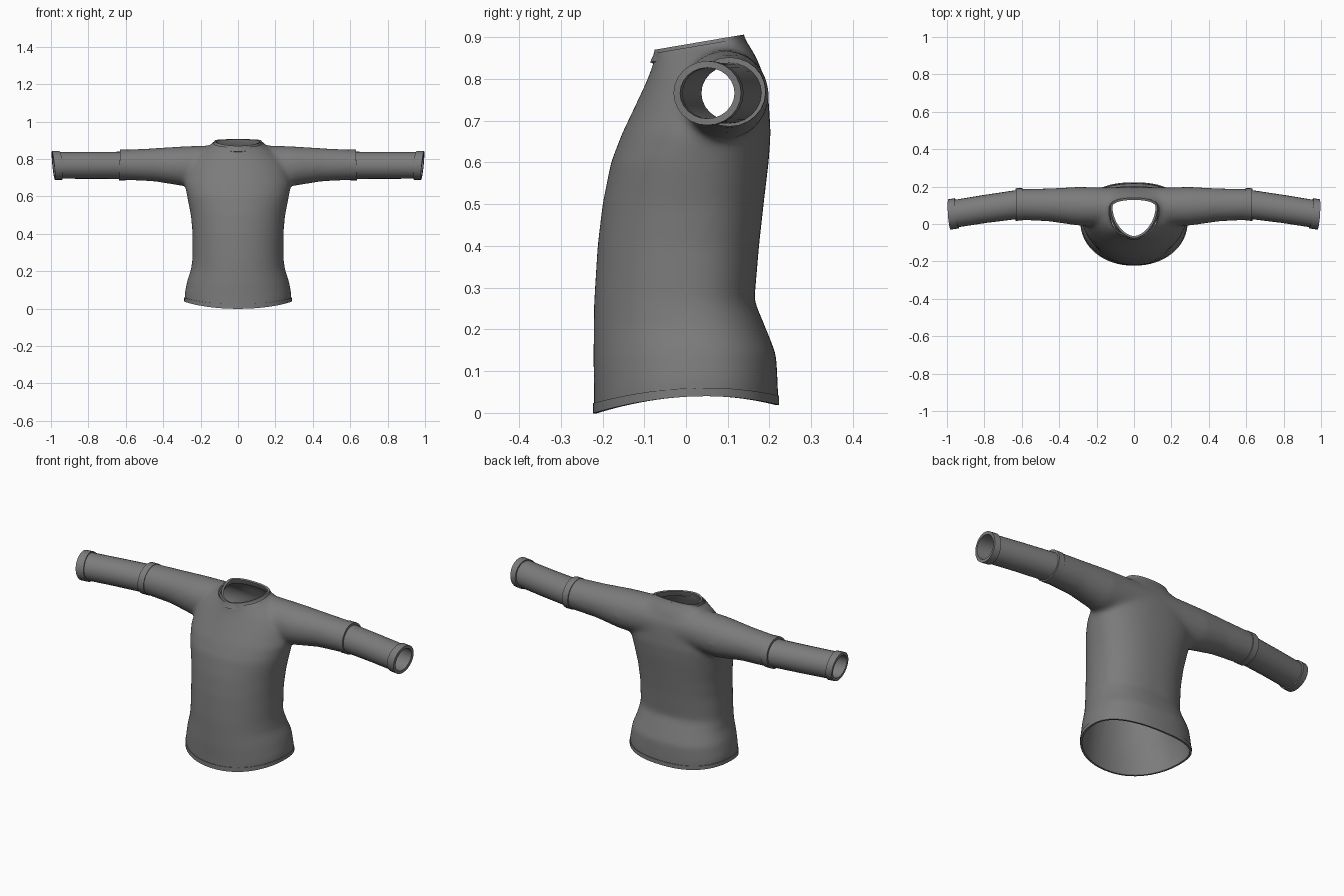
import bpy, bmesh, math
from mathutils import Vector

if "Cube" in bpy.data.objects:
    bpy.data.objects.remove(bpy.data.objects["Cube"], do_unlink=True)

cloth = bpy.data.materials.new("grey cloth")
cloth.use_nodes = True
GREY = (0.2, 0.2, 0.2, 1)
cloth.diffuse_color = GREY
cloth.node_tree.nodes["Principled BSDF"].inputs["Base Color"].default_value = GREY

# Torso profile: height, half width, front y, back y, widest y
TORSO = [
    (-0.15, .285, -.22, .22, .02), (0.05, .285, -.22, .22, .02), (.13, .272, -.222, .216, .02),
    (.20, .252, -.221, .19, .01), (.27, .243, -.22, .164, .0), (.40, .243, -.212, .175, .0),
    (.50, .252, -.20, .186, .01), (.60, .272, -.18, .198, .02), (.67, .285, -.153, .203, .04),
    (.75, .27, -.115, .198, .06), (.80, .25, -.092, .188, .08), (.845, .20, -.076, .172, .09),
    (.875, .145, -.074, .155, .09), (.90, .125, -.074, .138, .09), (1.0, .12, -.074, .13, .09),
]


def torso_ring(z, grow=0.0, sides=64):
    """Cross-section of the torso at a height, interpolated from the profile."""
    for a, b in zip(TORSO, TORSO[1:]):
        if a[0] <= z <= b[0]:
            t = (z - a[0]) / (b[0] - a[0])
            _, w, front, back, mid = [p + (q - p) * t for p, q in zip(a, b)]
            break
    power = 0.95 + 0.2 * max(0, (z - .6) / .4)
    ring = []
    for i in range(sides):
        c, s = math.cos(math.tau * i / sides), math.sin(math.tau * i / sides)
        depth = (back - mid if s > 0 else mid - front) + grow
        e = 0.85 if s > 0 else power
        ring.append(Vector(((w + grow) * math.copysign(abs(c) ** e, c),
                            mid + depth * math.copysign(abs(s) ** e, s), z)))
    return ring


def oval(x, y, z, ry, rz, slant=0.0, lean=0.0, sides=24):
    """Sleeve cross-section facing along x; slant and lean tilt its plane."""
    ring = []
    for i in range(sides):
        a = math.tau * i / sides
        dy, dz = ry * math.cos(a), rz * math.sin(a)
        ring.append(Vector((x + slant * dy + lean * dz, y + dy, z + dz)))
    return ring


def loft(name, rings, caps=False):
    bm = bmesh.new()
    rows = [[bm.verts.new(p) for p in ring] for ring in rings]
    n = len(rows[0])
    for a, b in zip(rows, rows[1:]):
        for i in range(n):
            j = (i + 1) % n
            bm.faces.new((a[i], a[j], b[j], b[i]))
    if caps:
        bm.faces.new(rows[0])
        bm.faces.new(rows[-1])
    bmesh.ops.recalc_face_normals(bm, faces=bm.faces)
    mesh = bpy.data.meshes.new(name)
    bm.to_mesh(mesh)
    bm.free()
    mesh.materials.append(cloth)
    obj = bpy.data.objects.new(name, mesh)
    bpy.context.collection.objects.link(obj)
    return obj


def activate(obj):
    bpy.ops.object.select_all(action='DESELECT')
    obj.select_set(True)
    bpy.context.view_layer.objects.active = obj


def finish(obj, thickness):
    """Give the open surface an inward wall and shade it smooth."""
    wall = obj.modifiers.new("wall", 'SOLIDIFY')
    wall.thickness = thickness
    wall.offset = -1
    activate(obj)
    bpy.ops.object.modifier_apply(modifier=wall.name)
    bpy.ops.object.shade_smooth_by_angle(angle=math.radians(40))


def lift_hem(obj):
    """Raise the hem at the sides so that it dips at the front and back."""
    for v in obj.data.vertices:
        d = v.co.y - .05
        lift = .04 - (.04 * (d / .27) ** 2 if d < 0 else .02 * (d / .17) ** 2)
        v.co.z += lift * min(1, max(0, 1 - v.co.z / .25))


# Body: torso and upper sleeves merged into one soft skin
body = loft("shirt_body", [torso_ring(row[0]) for row in TORSO], caps=True)
ARM = [(.66, .105, .769, .081, .079), (.45, .102, .769, .089, .089),
       (.30, .095, .762, .104, .106), (.15, .092, .765, .104, .108)]
arms = loft("upper_sleeves", [oval(-s[0], *s[1:]) for s in ARM]
            + [oval(*s) for s in reversed(ARM)], caps=True)
activate(body)
arms.select_set(True)
bpy.ops.object.join()
remesh = body.modifiers.new("merge", 'REMESH')
remesh.mode = 'VOXEL'
remesh.voxel_size = 0.011
soften = body.modifiers.new("soften", 'SMOOTH')
soften.factor = 0.5
soften.iterations = 14
for m in (remesh, soften):
    bpy.ops.object.modifier_apply(modifier=m.name)

# Open the hem, neck and sleeve ends
SLOPE = .17
bm = bmesh.new()
bm.from_mesh(body.data)
for point, normal in (((0, 0, 0), (0, 0, -1)), ((0, -.075, .862), (0, -SLOPE, 1)),
                      ((.62, 0, 0), (1, 0, 0)), ((-.62, 0, 0), (-1, 0, 0))):
    bmesh.ops.bisect_plane(bm, geom=bm.verts[:] + bm.edges[:] + bm.faces[:],
                           plane_co=point, plane_no=normal, clear_outer=True)
bm.to_mesh(body.data)
bm.free()
lift_hem(body)
finish(body, .006)

# Hem band
hem = loft("hem_band", [torso_ring(z, .003) for z in (0, .012, .024)])
lift_hem(hem)
finish(hem, .01)

# Collar band, sloping up to the back
collar_rings = []
for drop, grow in ((-.028, .012), (-.012, .004), (.0, .001)):
    ring = torso_ring(.90, grow)
    for p in ring:
        p.z = .87 + (p.y + .075) * SLOPE + drop
    collar_rings.append(ring)
finish(loft("collar_band", collar_rings), .011)

# Lower sleeves with elbow and wrist cuffs
for side, sign in (("left", 1), ("right", -1)):
    def sleeve_part(name, stations, thickness):
        rings = [oval(*s) for s in stations]
        for ring in rings:
            for p in ring:
                p.x *= sign
        finish(loft(side + "_" + name, rings), thickness)

    sleeve_part("elbow_cuff", [(.597, .105, .769, .087, .083, 0, -.04),
                               (.633, .104, .769, .087, .083, 0, -.04)], .013)
    sleeve_part("lower_sleeve", [(.61, .106, .766, .077, .073, .1),
                                 (.80, .080, .766, .074, .072, .13),
                                 (.97, .053, .766, .073, .071, .15, .08)], .008)
    sleeve_part("wrist_cuff", [(.948, .057, .766, .081, .077, .13, .09),
                               (.987, .051, .766, .081, .077, .07, .10)], .016)
